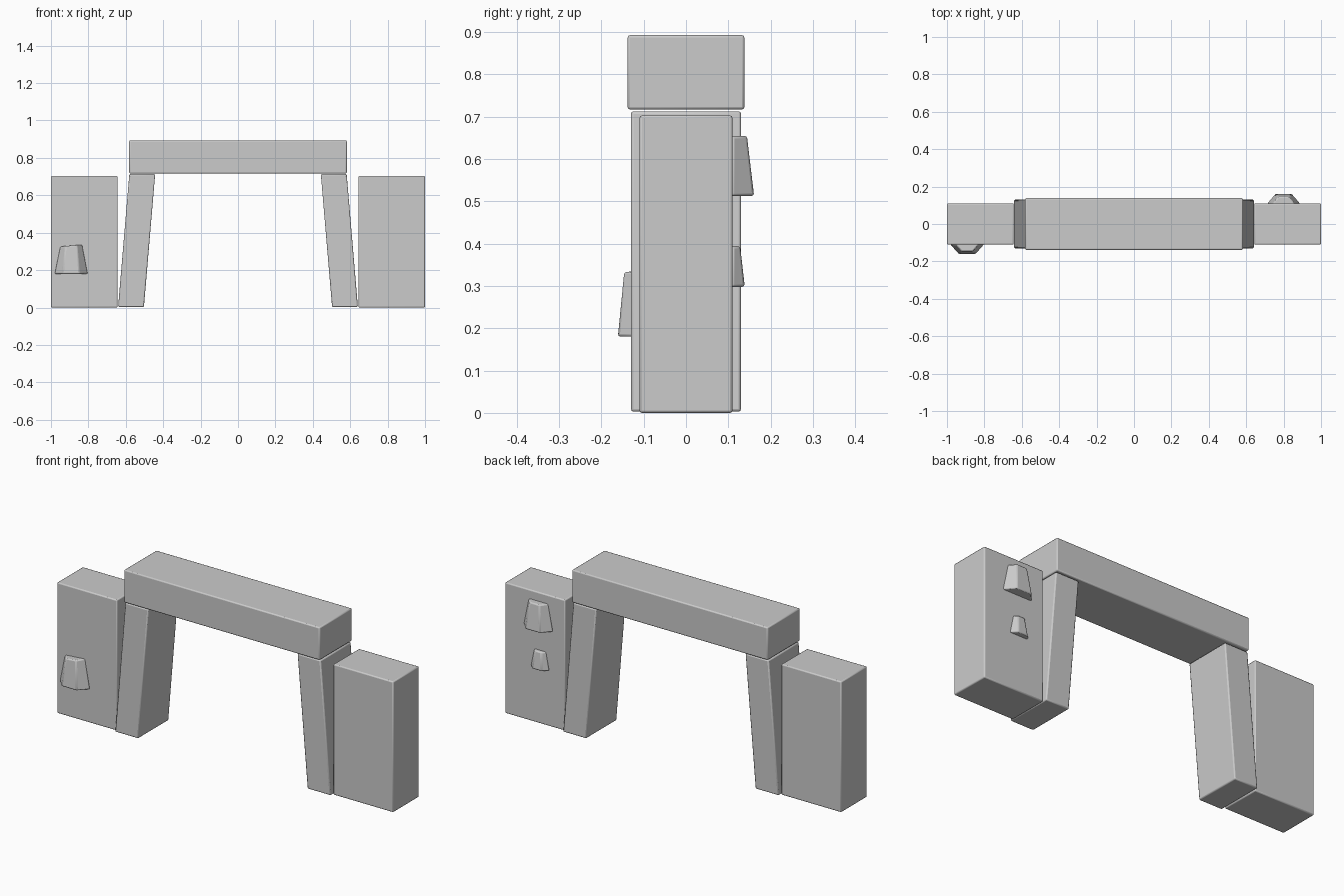
import bpy, bmesh
from math import pi, radians, cos, sin

if "Cube" in bpy.data.objects:
    bpy.data.objects.remove(bpy.data.objects["Cube"])


def finish(bm, name, bevel):
    bmesh.ops.recalc_face_normals(bm, faces=bm.faces)
    me = bpy.data.meshes.new(name)
    bm.to_mesh(me)
    bm.free()
    ob = bpy.data.objects.new(name, me)
    bpy.context.collection.objects.link(ob)
    mod = ob.modifiers.new("soft_edges", 'BEVEL')
    mod.width = bevel
    mod.segments = 2
    mod.limit_method = 'ANGLE'
    bpy.ops.object.select_all(action='DESELECT')
    ob.select_set(True)
    bpy.context.view_layer.objects.active = ob
    bpy.ops.object.shade_smooth_by_angle(angle=radians(40))
    return ob


def block(name, x0, x1, half_y, z0, z1, lean=0.0):
    """Box whose top is shifted in x by lean."""
    bm = bmesh.new()
    bmesh.ops.create_cube(bm, size=1)
    for v in bm.verts:
        top = v.co.z > 0
        v.co.x = (x1 if v.co.x > 0 else x0) + (lean if top else 0)
        v.co.y = half_y if v.co.y > 0 else -half_y
        v.co.z = z1 if top else z0
    return finish(bm, name, 0.006)


def stone(name, x, side, z0, z1, r0, r1, d0, d1, tilt=0.0):
    """Tapered six-sided stone, half sunk into a wall face."""
    bm = bmesh.new()
    rings = []
    for z, r, d in ((z0, r0, d0), (z1, r1, d1)):
        rings.append([bm.verts.new((
            x + r * cos(i * pi / 3),
            side * 0.11 + d * sin(i * pi / 3) / sin(pi / 3),
            z + (tilt * cos(i * pi / 3) if z == z1 else 0))) for i in range(6)])
    bm.faces.new(rings[0])
    bm.faces.new(rings[1])
    for i in range(6):
        j = (i + 1) % 6
        bm.faces.new((rings[0][i], rings[0][j], rings[1][j], rings[1][i]))
    return finish(bm, name, 0.006)


# Lintel across the gateway
block("lintel", -0.582, 0.582, 0.138, 0.717, 0.893)

# Leaning posts and flanking wall blocks
for s, label in ((-1, "left"), (1, "right")):
    xs = sorted((s * 0.503, s * 0.641))
    block(label + "_post", xs[0], xs[1], 0.13, 0.003, 0.713, lean=-s * 0.06)
    xs = sorted((s * 0.643, s * 1.0))
    block(label + "_wall", xs[0], xs[1], 0.11, 0.0, 0.703)

# Protruding stones
stone("front_stone", -0.892, -1, 0.18, 0.331, 0.09, 0.06, 0.051, 0.036, 0.005)
stone("back_upper_stone", 0.80, 1, 0.513, 0.655, 0.088, 0.058, 0.051, 0.034)
stone("back_lower_stone", 0.79, 1, 0.298, 0.394, 0.056, 0.036, 0.029, 0.018)
